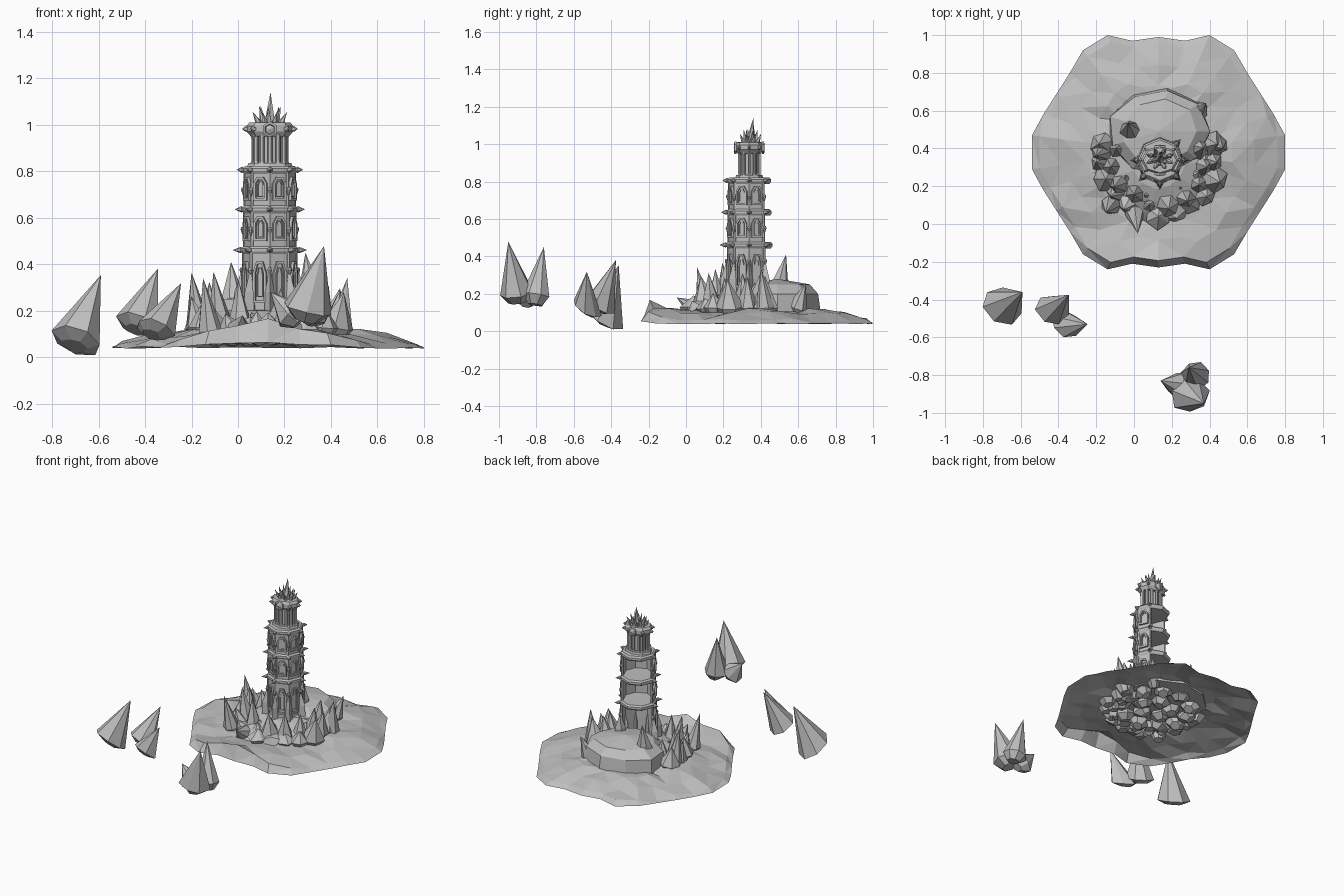
import bpy, bmesh, math, random
from math import sin, cos, pi, radians
from mathutils import Matrix, Vector

cube = bpy.data.objects.get("Cube")
if cube:
    bpy.data.objects.remove(cube)
rnd = random.Random(7)

stone = bpy.data.materials.new("grey stone")
stone.use_nodes = True
GREY = (0.52, 0.52, 0.52, 1)
stone.diffuse_color = GREY
stone.node_tree.nodes["Principled BSDF"].inputs["Base Color"].default_value = GREY


def finish(bm, name, recalc=True):
    if recalc:
        bmesh.ops.recalc_face_normals(bm, faces=bm.faces)
    mesh = bpy.data.meshes.new(name)
    bm.to_mesh(mesh)
    bm.free()
    mesh.materials.append(stone)
    ob = bpy.data.objects.new(name, mesh)
    bpy.context.collection.objects.link(ob)
    return ob


def lathe(bm, profile, sides, mat, jitter=0.0, turn=0.0):
    """Rings of (radius, height) joined into a faceted solid."""
    rings = []
    for r, z in profile:
        if r == 0:
            rings.append([bm.verts.new(mat @ Vector((0, 0, z)))])
            continue
        ring = []
        for i in range(sides):
            a = turn + 2 * pi * i / sides
            k = r * (1 + rnd.uniform(-jitter, jitter))
            ring.append(bm.verts.new(mat @ Vector((k * cos(a), k * sin(a), z))))
        rings.append(ring)
    for lo, hi in zip(rings, rings[1:]):
        for i in range(sides):
            j = (i + 1) % sides
            quad = [lo[i % len(lo)], lo[j % len(lo)], hi[j % len(hi)], hi[i % len(hi)]]
            bm.faces.new(list(dict.fromkeys(quad)))
    for ring in (rings[0], rings[-1]):
        if len(ring) > 2:
            bm.faces.new(ring)


def crystal(bm, base, tip, r, sides=7, depth=0.06, plane=None):
    """Tapering shard with a blunt root; plane tilts its widest ring."""
    base, tip = Vector(base), Vector(tip)
    axis = tip - base
    mat = Vector(plane or axis).to_track_quat('Z', 'Y').to_matrix()
    mat.col[2] = axis.normalized()
    mat = Matrix.Translation(base) @ mat.to_4x4()
    lathe(bm, [(r * 0.5, -depth), (r, 0), (0, axis.length)], sides, mat, 0.12, rnd.random())


def box(bm, mat, size, at):
    bmesh.ops.create_cube(bm, size=1, matrix=mat @ Matrix.Translation(at) @ Matrix.Diagonal((*size, 1)))


def arch(bm, mat, x, z, w, h, rim=0.011, depth=0.014):
    """Raised window surround with a chamfered head."""
    def outline(g):
        hw, top = w / 2 - g, h - g
        return [(-hw, g), (hw, g), (hw, h * 0.72), (hw * 0.45, top), (-hw * 0.45, top), (-hw, h * 0.72)]
    loops = [[bm.verts.new(mat @ Vector((x + d, u, z + v))) for u, v in outline(g)]
             for g, d in ((0, 0), (0, depth), (rim, depth), (rim, 0))]
    for a, b in zip(loops, loops[1:]):
        for i in range(6):
            j = (i + 1) % 6
            bm.faces.new((a[i], a[j], b[j], b[i]))


# Island sheet, mirrored from one quarter of its scalloped rim
quarter = [(0, .61), (.14, .59), (.27, .62), (.40, .54), (.47, .42), (.54, .31), (.61, .2), (.67, .09)]
right = quarter + [(x, -y) for x, y in reversed(quarter)]
rim = right + [(-x, y) for x, y in reversed(right[1:-1])]
bm = bmesh.new()
rings = []
for t, height in ((1, .042), (.94, .062), (.76, .092), (.58, .108), (.4, .12)):
    ring = []
    for x, y in rim:
        px, py = .13 + x * t, .38 + y * t
        z = height + (rnd.uniform(-.015, .015) if t < 1 else rnd.uniform(-.005, .005))
        if py < -.05:
            ridge = max(0, 1 - abs(px - .12) / .4)
            z += ridge * (.025 if t == 1 else .105 if t > .8 else .03)
        ring.append(bm.verts.new((px, py, z)))
    rings.append(ring)
for a, b in zip(rings, rings[1:]):
    for i in range(len(rim)):
        j = (i + 1) % len(rim)
        bm.faces.new((a[j], a[i], b[i], b[j]))
bmesh.ops.triangulate(bm, faces=bm.faces)
bm.normal_update()
if sum(f.normal.z for f in bm.faces) < 0:
    bmesh.ops.reverse_faces(bm, faces=bm.faces)
finish(bm, "island", False)

# Rock mounds under and behind the tower
bm = bmesh.new()
lathe(bm, [(.28, .11), (.28, .13), (.22, .17), (.14, .2), (0, .21)], 11, Matrix.Translation((.13, .32, 0)), .08)
finish(bm, "tower_mound")
bm = bmesh.new()
back = Matrix.Translation((.13, .49, 0)) @ Matrix.Diagonal((1.2, 1, 1, 1))
lathe(bm, [(.225, .1), (.22, .2), (.17, .25), (0, .28)], 9, back, .06)
finish(bm, "rear_terrace")

# Rough rock roots showing through the underside
bm = bmesh.new()
for count, radius in ((5, .09), (11, .21)):
    for i in range(count):
        a = 2 * pi * i / count
        p = Vector((.13 + radius * 1.1 * cos(a), .37 + radius * sin(a), rnd.uniform(.09, .11)))
        lean = Vector((rnd.uniform(-.05, .05), rnd.uniform(-.05, .05), .1))
        crystal(bm, p, p + lean, .068, 6, .04)
finish(bm, "foundation_rocks")

# Shards ringing the front of the mound
bm = bmesh.new()
for radius, low, high, count, size in ((.295, .2, .3, 13, .066), (.23, .27, .38, 10, .066)):
    for i in range(count):
        a = radians(165 + 210 * i / (count - 1))
        r = radius + rnd.uniform(-.02, .02)
        p = Vector((.13 + r * cos(a), .34 + r * sin(a), .13))
        front = max(0, -sin(a)) ** 3
        top = rnd.uniform(low, high) - .08 * front
        lean = rnd.uniform(0, .04)
        crystal(bm, p, p + Vector((lean * cos(a), lean * sin(a), top - .13)), size * rnd.uniform(.8, 1.15), 6)
for base, tip in (((-.02, .5, .24), (-.03, .535, .41)), ((-.17, .38, .13), (-.2, .36, .365)),
                  ((.44, .42, .13), (.47, .4, .34)), ((.34, .6, .13), (.38, .64, .26)),
                  ((.0, .06, .11), (.02, -.05, .18)), ((-.12, .1, .12), (-.15, .06, .34))):
    crystal(bm, base, tip, .055, 7)
finish(bm, "shard_ring")

# Floating shards off the front shore
TILT = (.4, .6, 1)
for name, depth, shards in (
        ("west_floating_shard", .025, [((-.695, -.435, .07), (-.59, -.36, .353), .113, TILT)]),
        ("middle_floating_shards", .025, [((-.43, -.455, .14), (-.345, -.375, .38), .095, TILT),
                                          ((-.36, -.53, .12), (-.245, -.53, .318), .085, TILT)]),
        ("south_floating_shards", .05, [((.30, -.905, .205), (.37, -.95, .478), .1, None),
                                        ((.33, -.80, .19), (.29, -.76, .45), .08, None),
                                        ((.23, -.85, .185), (.14, -.83, .28), .07, None)])):
    bm = bmesh.new()
    for base, tip, r, plane in shards:
        crystal(bm, base, tip, r, 7, depth, plane)
    finish(bm, name)

# Octagonal tower, corners on the axes, rear walls fallen away
centre = Matrix.Translation((.137, .338, 0))
corners = [centre @ Matrix.Rotation(i * pi / 4, 4, 'Z') for i in range(8)]
sides = [centre @ Matrix.Rotation((i + .5) * pi / 4, 4, 'Z') for i in range(8)]
standing_sides = [m for i, m in enumerate(sides) if i not in (1, 2, 3)]
standing_corners = [m for i, m in enumerate(corners) if i not in (2, 3)]
tiers = [("lower", .19, .455, .107, .044), ("middle", .475, .63, .103, .04), ("upper", .65, .80, .101, .034)]
for name, z0, z1, ap, thorn in tiers:
    walls, windows, posts = bmesh.new(), bmesh.new(), bmesh.new()
    tall = z1 - z0
    for m in standing_sides:
        box(walls, m, (.012, 2 * ap * math.tan(pi / 8), tall), (ap - .006, 0, z0 + tall / 2))
        arch(windows, m, ap - .002, z0 + tall * .16, .062, tall * .68)
        arch(windows, m, ap - .002, z0 + tall * .26, .032, tall * .48, .005, .008)
    R = ap / cos(pi / 8)
    for m in standing_corners:
        post = m @ Matrix.Translation((R - .005, 0, 0))
        lathe(posts, [(.009, z0), (.009, z1)], 6, post)
    finish(walls, name + "_walls")
    finish(windows, name + "_window_frames")
    finish(posts, name + "_corner_posts")

    # Cornice slab with corner thorns and hanging studs
    slab, thorns = bmesh.new(), bmesh.new()
    lathe(slab, [(R, z1 - .012), (R + .008, z1), (R + .008, z1 + .012), (R - .002, z1 + .022)], 8, centre)
    finish(slab, name + "_cornice")
    for m in standing_corners:
        out = m @ Matrix.Translation((R, 0, z1 + .006)) @ Matrix.Rotation(pi / 2, 4, 'Y')
        lathe(thorns, [(.008, 0), (.014, .01), (0, thorn)], 6, out)
        stud = m @ Matrix.Translation((R + .003, 0, z1 - .085))
        lathe(thorns, [(0, -.028), (.012, .005), (.008, .016)], 6, stud)
    finish(thorns, name + "_thorns")

# Buttresses flaring from the foot of the tower
bm = bmesh.new()
for m in standing_corners:
    foot = m @ Matrix.Translation((.118, 0, 0)) @ Matrix.Diagonal((1.3, .8, 1, 1))
    lathe(bm, [(.03, .15), (.027, .28), (.016, .32), (0, .39)], 4, foot)
finish(bm, "buttresses")

# Lantern stage of slim columns, shallow front to back
flat = centre @ Matrix.Diagonal((1, .76, 1, 1))
bm = bmesh.new()
lathe(bm, [(.1, .815), (.092, .835)], 8, flat)
lathe(bm, [(.055, .83), (.055, .99)], 8, flat)
finish(bm, "lantern_core")
bm = bmesh.new()
for i in range(12):
    a = pi * i / 6
    at = flat @ Matrix.Translation((.069 * cos(a), .069 * sin(a), 0))
    lathe(bm, [(.015, .83), (.011, .845), (.011, .94), (.016, .965)], 6, at)
finish(bm, "lantern_columns")
bm = bmesh.new()
lathe(bm, [(.082, .95), (.1, .97), (.1, .995), (.088, 1.01), (0, 1.012)], 8, flat)
finish(bm, "lantern_cap")

# Hexagonal bosses on the cap front and back, studs at its corners
bm = bmesh.new()
for turn in (0, pi):
    boss = (centre @ Matrix.Rotation(turn, 4, 'Z') @ Matrix.Translation((0, -.068, .98))
            @ Matrix.Rotation(pi / 2, 4, 'X'))
    lathe(bm, [(.034, 0), (.034, .01), (.024, .013), (.02, .007), (0, .015)], 6, boss, 0, pi / 6)
for i in (0, 1, 3, 4, 5, 7):
    out = flat @ Matrix.Rotation(i * pi / 4, 4, 'Z') @ Matrix.Translation((.095, 0, .982))
    lathe(bm, [(.012, 0), (.012, .01), (0, .025)], 6, out @ Matrix.Rotation(pi / 2, 4, 'Y'))
finish(bm, "cap_studs")

# Crown of spikes
bm = bmesh.new()
top = Vector((.137, .345, 1.0))
crystal(bm, top, top + Vector((.003, .015, .14)), .026, 6, .01)
for reach, rise, count in ((.05, .08, 6), (.08, .055, 8)):
    for i in range(count):
        a = 2 * pi * i / count + pi / 8
        d = Vector((cos(a), .76 * sin(a), 0))
        crystal(bm, top + d * reach * .6, top + d * reach + Vector((0, 0, rise)), .016, 5, .01)
finish(bm, "crown_spikes")
